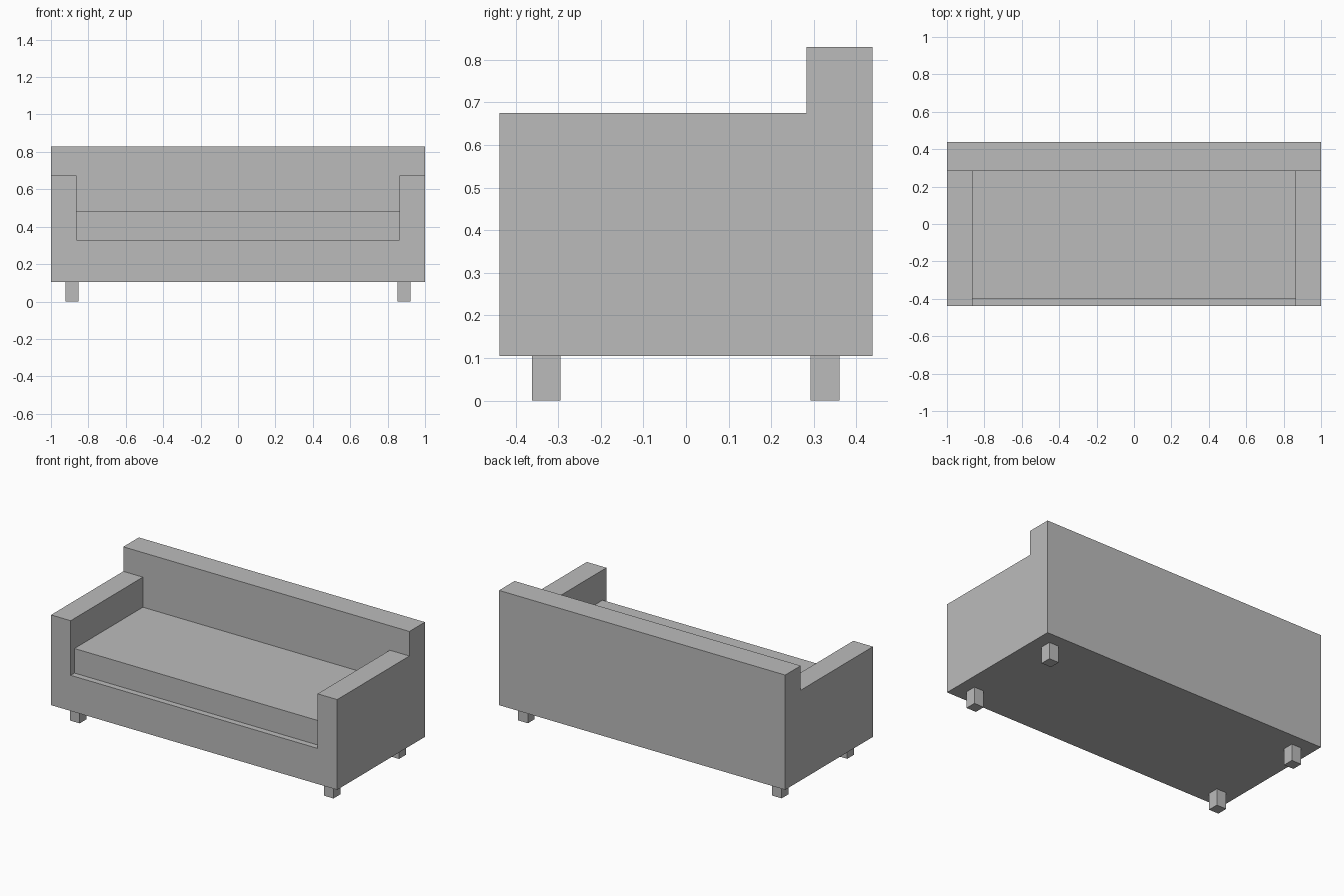
import bpy
import bmesh

cube = bpy.data.objects.get("Cube")
if cube:
    bpy.data.objects.remove(cube, do_unlink=True)

# One plain grey for the whole sofa
grey = bpy.data.materials.new("plain_grey")
grey.use_nodes = True
color = (0.5, 0.5, 0.5, 1)
grey.diffuse_color = color
grey.node_tree.nodes["Principled BSDF"].inputs["Base Color"].default_value = color

# Main measurements
HALF_W, HALF_D = 1.0, 0.438
ARM_IN = 0.863
BOTTOM, DECK, SEAT, ARM_TOP, BACK_TOP = 0.105, 0.33, 0.485, 0.675, 0.83
BACK_Y, CUSHION_Y = 0.283, -0.40


def extrude_profile(name, profile, y0, y1):
    """Extrude an x-z outline from y0 to y1."""
    bm = bmesh.new()
    face = bm.faces.new([bm.verts.new((x, y0, z)) for x, z in profile])
    result = bmesh.ops.extrude_face_region(bm, geom=[face])
    moved = [v for v in result["geom"] if isinstance(v, bmesh.types.BMVert)]
    bmesh.ops.translate(bm, verts=moved, vec=(0, y1 - y0, 0))
    bmesh.ops.recalc_face_normals(bm, faces=bm.faces)
    mesh = bpy.data.meshes.new(name)
    bm.to_mesh(mesh)
    bm.free()
    mesh.materials.append(grey)
    obj = bpy.data.objects.new(name, mesh)
    bpy.context.collection.objects.link(obj)
    return obj


def box(name, x0, x1, y0, y1, z0, z1):
    return extrude_profile(name, [(x0, z0), (x1, z0), (x1, z1), (x0, z1)], y0, y1)


# Base and arms share one U-shaped outline
half = [(HALF_W, BOTTOM), (HALF_W, ARM_TOP), (ARM_IN, ARM_TOP), (ARM_IN, DECK)]
outline = half + [(-x, z) for x, z in reversed(half)]
extrude_profile("base_and_arms", outline, -HALF_D, BACK_Y)

# Backrest across the full width
box("backrest", -HALF_W, HALF_W, BACK_Y, HALF_D, BOTTOM, BACK_TOP)

# Seat cushion, set back from the front edge
box("seat_cushion", -ARM_IN, ARM_IN, CUSHION_Y, BACK_Y, DECK, SEAT)

# Four square legs
for side, sx in (("left", 1), ("right", -1)):
    for end, y in (("front", -0.328), ("back", 0.326)):
        x = sx * 0.887
        box(f"{end}_{side}_leg", x - 0.034, x + 0.034, y - 0.034, y + 0.034, 0, BOTTOM)
